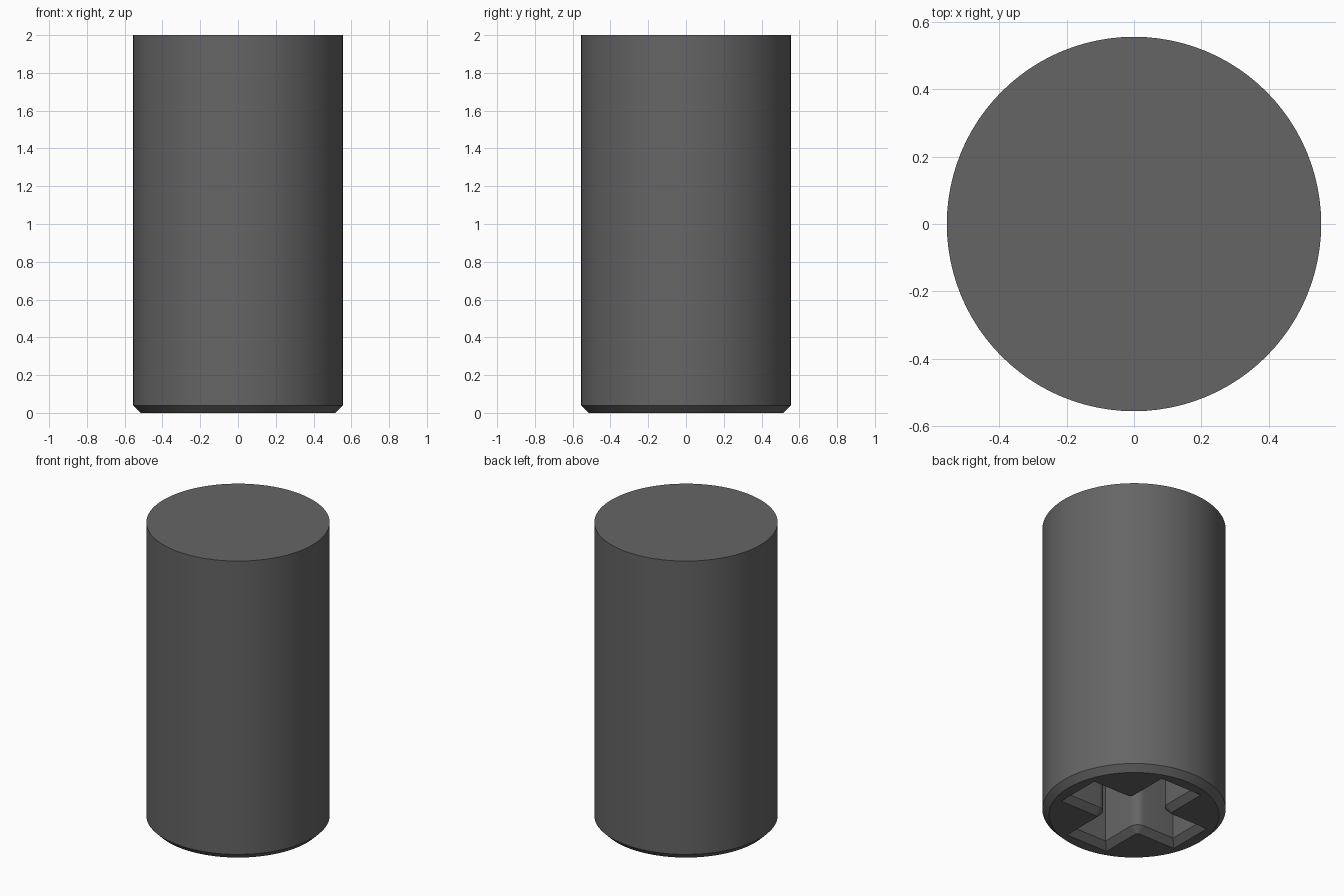
import bpy, bmesh, math
from mathutils import Vector

if "Cube" in bpy.data.objects:
    bpy.data.objects.remove(bpy.data.objects["Cube"])

RADIUS, HEIGHT, CHAMFER = 0.555, 2.0, 0.04
ARM, HALF, FILLET, DEPTH = 0.405, 0.115, 0.06, 0.85
SEGMENTS, ARC = 96, 6


def circle(r):
    return [(r * math.cos(2 * math.pi * i / SEGMENTS),
             r * math.sin(2 * math.pi * i / SEGMENTS)) for i in range(SEGMENTS)]


def cross(grow):
    """Plus-shaped outline with rounded inner corners, widened by grow."""
    a, w, r = ARM + grow, HALF + grow, FILLET - grow
    c = HALF + FILLET
    quarter = [(a, -w), (a, w)]
    for i in range(ARC + 1):
        t = math.radians(270 - 90 * i / ARC)
        quarter.append((c + r * math.cos(t), c + r * math.sin(t)))
    pts = []
    for k in range(4):
        for x, y in quarter:
            for _ in range(k):
                x, y = -y, x
            pts.append((x, y))
    return pts


bm = bmesh.new()


def ring(pts, z):
    return [bm.verts.new(Vector((x, y, z))) for x, y in pts]


def bridge(a, b):
    n = len(a)
    for i in range(n):
        j = (i + 1) % n
        bm.faces.new((a[i], a[j], b[j], b[i]))


def loop_edges(loop):
    return [bm.edges.get((loop[i - 1], loop[i])) for i in range(len(loop))]


# Outer barrel with chamfered lower edge and flat top
foot = ring(circle(RADIUS - CHAMFER), 0)
belt = ring(circle(RADIUS), CHAMFER)
rim = ring(circle(RADIUS), HEIGHT)
bridge(foot, belt)
bridge(belt, rim)
bm.faces.new(rim)

# Cross socket with chamfered mouth
mouth = ring(cross(CHAMFER), 0)
throat = ring(cross(0), CHAMFER)
floor = ring(cross(0), DEPTH)
bridge(mouth, throat)
bridge(throat, floor)
bm.faces.new(floor)

# Flat underside between the barrel and the socket
bmesh.ops.triangle_fill(bm, use_beauty=True, use_dissolve=False,
                        edges=loop_edges(foot) + loop_edges(mouth),
                        normal=Vector((0, 0, -1)))
bmesh.ops.recalc_face_normals(bm, faces=bm.faces[:])

mesh = bpy.data.meshes.new("socket_post")
bm.to_mesh(mesh)
bm.free()
post = bpy.data.objects.new("socket_post", mesh)
bpy.context.collection.objects.link(post)

grey = bpy.data.materials.new("dark_grey")
grey.diffuse_color = (0.13, 0.13, 0.13, 1)
grey.use_nodes = True
grey.node_tree.nodes["Principled BSDF"].inputs["Base Color"].default_value = grey.diffuse_color
mesh.materials.append(grey)

bpy.context.view_layer.objects.active = post
post.select_set(True)
bpy.ops.object.shade_smooth_by_angle(angle=math.radians(30))
